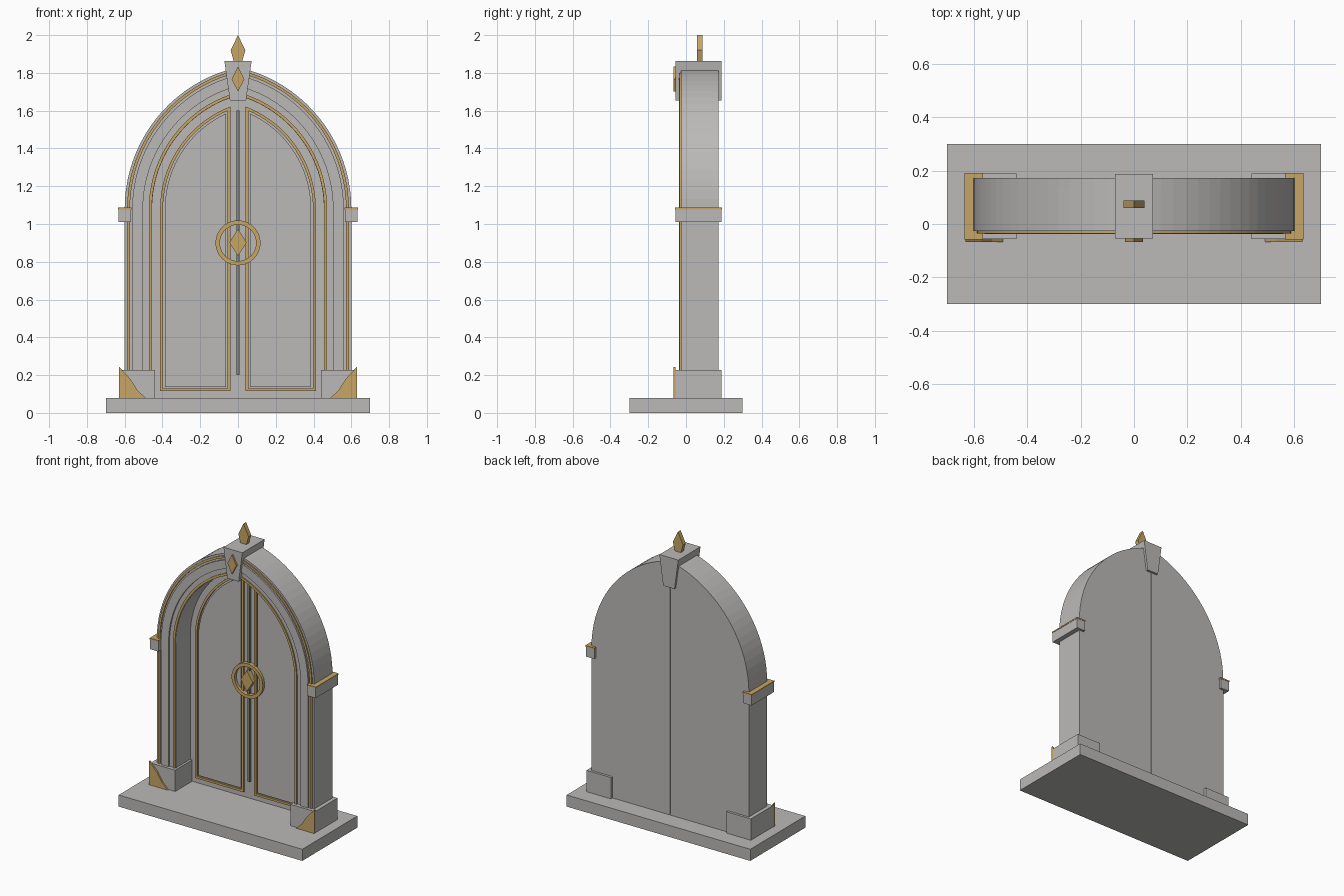
import bpy, bmesh, math

if "Cube" in bpy.data.objects:
    bpy.data.objects.remove(bpy.data.objects["Cube"])

SPRING, OFFSET, STEPS = 1.08, 0.169, 20   # arch spring height, arc centre offset
FLOOR = 0.08                              # top of the base slab


def material(name, rgb):
    m = bpy.data.materials.new(name)
    m.diffuse_color = (*rgb, 1)
    m.use_nodes = True
    m.node_tree.nodes["Principled BSDF"].inputs["Base Color"].default_value = m.diffuse_color
    return m


STONE = material("grey stone", (0.50, 0.49, 0.48))
GOLD = material("gold", (0.57, 0.38, 0.13))
DARK = material("dark grey", (0.24, 0.23, 0.21))


def finish(name, bm, mat):
    bmesh.ops.recalc_face_normals(bm, faces=bm.faces)
    me = bpy.data.meshes.new(name)
    bm.to_mesh(me)
    bm.free()
    me.materials.append(mat)
    ob = bpy.data.objects.new(name, me)
    bpy.context.collection.objects.link(ob)
    return ob


def prism(name, pts, y0, y1, mat, side=1):
    """Extrude an x-z outline from y0 to y1."""
    bm = bmesh.new()
    a = [bm.verts.new((side * x, y0, z)) for x, z in pts]
    b = [bm.verts.new((side * x, y1, z)) for x, z in pts]
    bm.faces.new(a)
    bm.faces.new(b[::-1])
    n = len(pts)
    for i in range(n):
        j = (i + 1) % n
        bm.faces.new((a[i], b[i], b[j], a[j]))
    return finish(name, bm, mat)


def strip(name, outer, inner, y0, y1, mat, closed=True, side=1):
    """Solid band between two outlines with equal point counts."""
    bm = bmesh.new()
    rows = []
    for (ox, oz), (ix, iz) in zip(outer, inner):
        ring = ((ox, y0, oz), (ix, y0, iz), (ix, y1, iz), (ox, y1, oz))
        rows.append([bm.verts.new((side * x, y, z)) for x, y, z in ring])
    n = len(rows)
    for i in range(n if closed else n - 1):
        r, s = rows[i], rows[(i + 1) % n]
        for k in range(4):
            m = (k + 1) % 4
            bm.faces.new((r[k], r[m], s[m], s[k]))
    if not closed:
        bm.faces.new(rows[0])
        bm.faces.new(rows[-1][::-1])
    return finish(name, bm, mat)


def box(name, x0, x1, y0, y1, z0, z1, mat, side=1):
    return prism(name, [(x0, z0), (x1, z0), (x1, z1), (x0, z1)], y0, y1, mat, side)


def half_arch(half, x_end=0.0, bottom=FLOOR):
    """Right half of a pointed arch, from foot to where the arc meets x_end."""
    r = half + OFFSET
    top = math.acos((x_end + OFFSET) / r)
    return [(half, bottom)] + [
        (r * math.cos(top * i / STEPS) - OFFSET, SPRING + r * math.sin(top * i / STEPS))
        for i in range(STEPS + 1)]


def full_arch(half):
    h = half_arch(half)
    return h + [(-x, z) for x, z in h[-2::-1]]


def leaf(half, x_end, bottom):
    return [(x_end, bottom)] + half_arch(half, x_end, bottom)


def diamond(z, w, h):
    return [(0, z - h), (w, z), (0, z + h), (-w, z)]


def circle(r, z, n=40):
    return [(r * math.cos(math.tau * i / n), z + r * math.sin(math.tau * i / n))
            for i in range(n)]


# Base slab
box("base_slab", -0.7, 0.7, -0.3, 0.3, 0, FLOOR, STONE)

# Arch surround with its mouldings
for name, out, inn, y0, y1, mat in (
        ("arch_surround", 0.60, 0.455, -0.027, 0.13, STONE),
        ("outer_gold_band", 0.587, 0.572, -0.035, -0.02, GOLD),
        ("arch_moulding", 0.56, 0.503, -0.038, -0.02, STONE),
        ("inner_gold_band", 0.472, 0.456, -0.035, -0.02, GOLD)):
    strip(name, full_arch(out), full_arch(inn), y0, y1, mat, closed=False)

for side, tag in ((1, "right"), (-1, "left")):
    # Door leaf with gold frame and raised panel
    prism(f"door_leaf_{tag}", leaf(0.60, 0.001, FLOOR), 0.13, 0.172, STONE, side)
    strip(f"door_frame_{tag}", leaf(0.412, 0.041, 0.115), leaf(0.397, 0.056, 0.13),
          0.118, 0.132, GOLD, side=side)
    prism(f"door_panel_{tag}", leaf(0.387, 0.063, 0.138), 0.12, 0.132, STONE, side)
    # Plinth and its gold corner piece
    box(f"plinth_{tag}", 0.44, 0.627, -0.056, 0.189, FLOOR, 0.227, STONE, side)
    prism(f"plinth_corner_{tag}",
          [(0.49, FLOOR), (0.63, FLOOR), (0.63, 0.244), (0.572, 0.182), (0.532, 0.12)],
          -0.067, -0.055, GOLD, side)
    # Capital block with gold top
    box(f"capital_{tag}", 0.567, 0.632, -0.056, 0.189, 1.01, 1.078, STONE, side)
    box(f"capital_top_{tag}", 0.565, 0.634, -0.058, 0.191, 1.078, 1.087, GOLD, side)

# Meeting strip between the leaves
box("meeting_strip", -0.008, 0.008, 0.115, 0.135, 0.2, 1.6, DARK)

# Round handle with diamond boss
strip("handle_ring", circle(0.119, 0.9), circle(0.096, 0.9), 0.10, 0.13, GOLD)
prism("handle_diamond", diamond(0.902, 0.046, 0.072), 0.095, 0.132, GOLD)

# Keystone, its diamond and the finial
prism("keystone", [(-0.043, 1.655), (0.043, 1.655), (0.072, 1.862), (-0.072, 1.862)],
      -0.055, 0.187, STONE)
prism("keystone_diamond", diamond(1.767, 0.034, 0.066), -0.067, -0.054, GOLD)
prism("finial", [(-0.022, 1.86), (0.022, 1.86), (0.039, 1.92), (0, 2.0), (-0.039, 1.92)],
      0.059, 0.088, GOLD)
